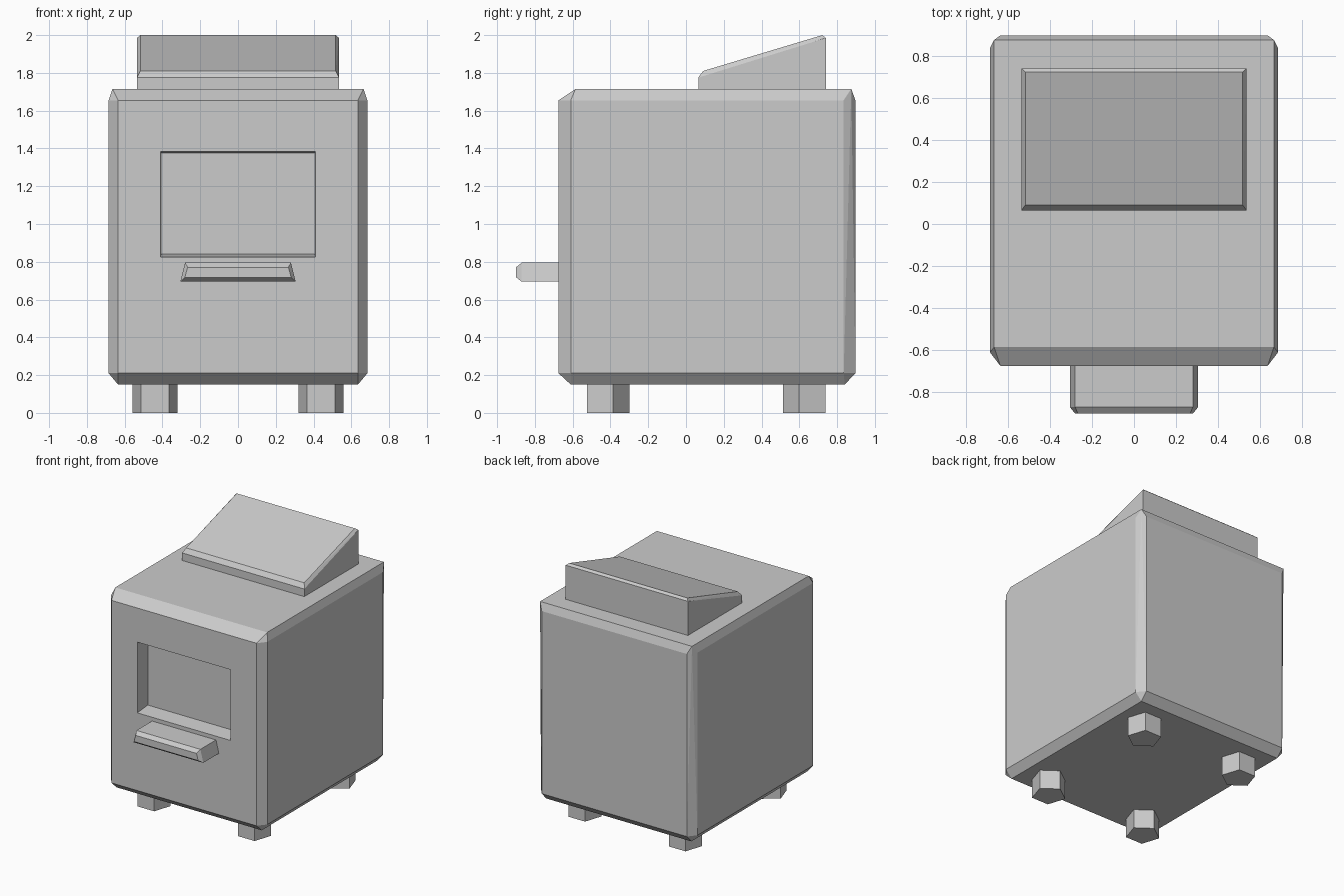
import bpy, bmesh, math

if "Cube" in bpy.data.objects:
    bpy.data.objects.remove(bpy.data.objects["Cube"])


def make_object(name, bm):
    bmesh.ops.recalc_face_normals(bm, faces=bm.faces)
    mesh = bpy.data.meshes.new(name)
    bm.to_mesh(mesh)
    bm.free()
    obj = bpy.data.objects.new(name, mesh)
    bpy.context.collection.objects.link(obj)
    return obj


def hull(name, points):
    """Convex solid around the given points, with coplanar triangles merged."""
    bm = bmesh.new()
    for p in points:
        bm.verts.new(p)
    bmesh.ops.convex_hull(bm, input=bm.verts)
    bmesh.ops.dissolve_limit(bm, angle_limit=0.01, verts=bm.verts, edges=bm.edges)
    return make_object(name, bm)


def rect(hx, y0, y1, z0, z1=None):
    """Rectangle corners; z0 is the height at y0 and z1 the height at y1."""
    z1 = z0 if z1 is None else z1
    return [(s * hx, y, z) for s in (-1, 1) for y, z in ((y0, z0), (y1, z1))]


# Body: chamfered box, top slightly different from the base
body_points = rect(0.635, -0.61, 0.84, 0.15) + rect(0.665, -0.585, 0.875, 1.715)
for z in (0.21, 1.655):
    body_points += rect(0.635, -0.675, 0.897, z) + rect(0.685, -0.61, 0.835, z)
body = hull("body", body_points)

# Window recess, slightly narrowing inwards
recess = []
for y, hx, z0, z1 in ((-0.80, 0.41, 0.825, 1.385), (-0.675, 0.409, 0.825, 1.385),
                      (-0.55, 0.405, 0.84, 1.376)):
    recess += [(s * hx, y, z) for s in (-1, 1) for z in (z0, z1)]
cutter = hull("window_cutter", recess)
cutter.hide_render = True
cutter.hide_set(True)
cut = body.modifiers.new("window_recess", 'BOOLEAN')
cut.object = cutter
cut.operation = 'DIFFERENCE'
cut.solver = 'EXACT'

# Front shelf: tapered bar with a chamfered front end
shelf = []
for y, low, high, z0, z1 in ((-0.66, 0.305, 0.28, 0.695, 0.795),
                             (-0.87, 0.305, 0.28, 0.695, 0.795),
                             (-0.90, 0.281, 0.267, 0.718, 0.771)):
    shelf += [(s * hx, y, z) for s in (-1, 1) for hx, z in ((low, z0), (high, z1))]
hull("front_shelf", shelf)

# Sloping top hood with a chamfered upper rim
hull("top_hood", rect(0.535, 0.065, 0.74, 1.70)
     + rect(0.535, 0.065, 0.74, 1.775, 1.985)
     + rect(0.517, 0.09, 0.722, 1.81, 2.0))

# Five-sided feet, flat side outwards
for side, x in (("left", -0.44), ("right", 0.44)):
    for end, y, direction in (("front", -0.424, 1), ("back", 0.638, -1)):
        foot = []
        for i in range(5):
            a = 2 * math.pi * i / 5
            px = x + 0.125 * math.sin(a)
            py = y + direction * 0.125 * math.cos(a)
            foot += [(px, py, 0.0), (px, py, 0.16)]
        hull(f"{end}_{side}_foot", foot)
